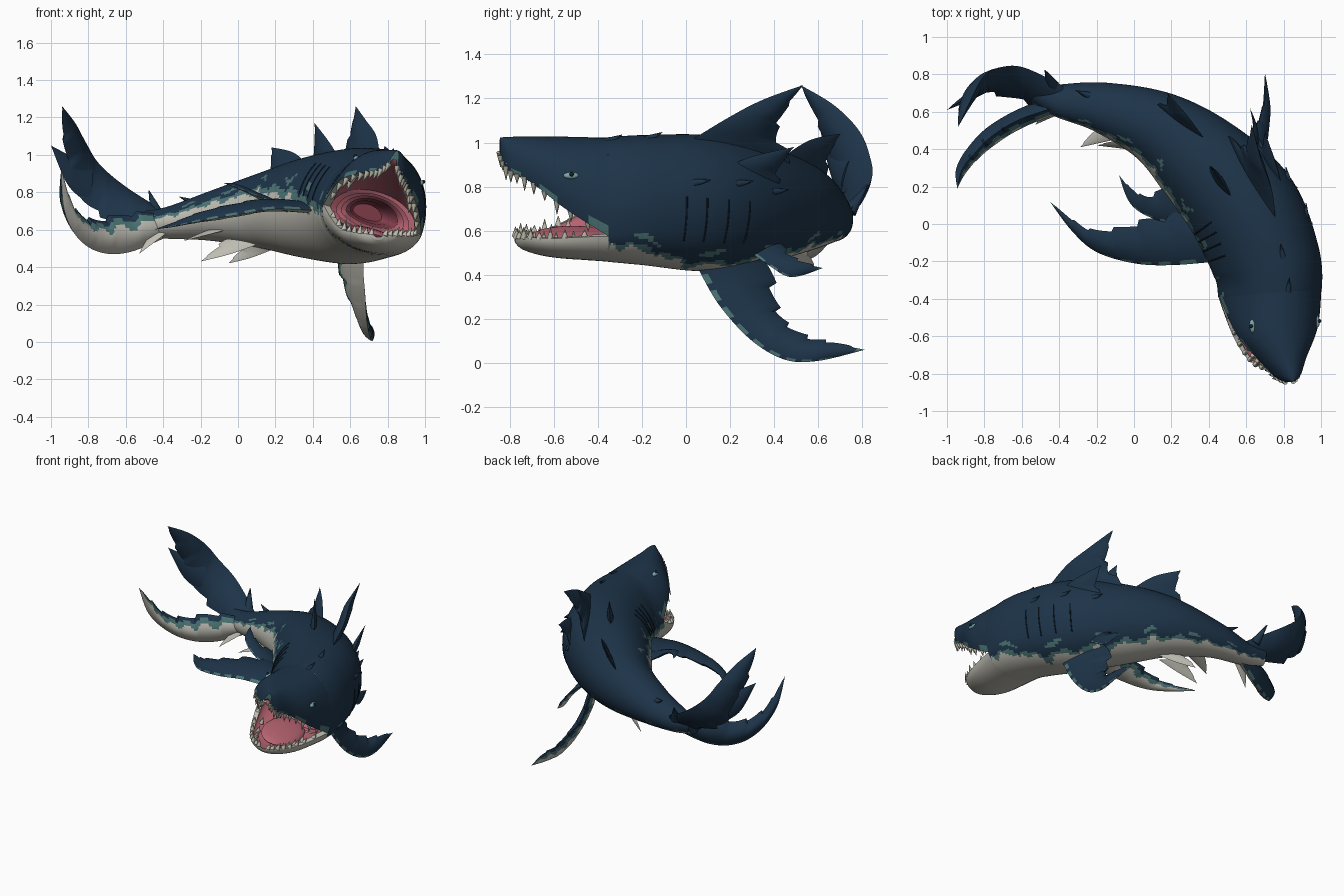
import bpy, bmesh
from math import sin, cos, pi, radians, atan2
from mathutils import Vector, Matrix

cube = bpy.data.objects.get("Cube")
if cube:
    bpy.data.objects.remove(cube)

# Colours
PALETTE = [("navy skin", (.0125, .034, .066)), ("teal patches", (.07, .17, .17)),
           ("pale belly", (.52, .51, .45)), ("pink mouth", (.48, .13, .17)),
           ("dark throat", (.24, .05, .075)), ("ivory teeth", (.52, .51, .42)),
           ("pale eye", (.2, .38, .42)), ("black slit", (.006, .014, .027))]
NAVY, TEAL, BELLY, PINK, THROAT, IVORY, EYE, SLIT = range(len(PALETTE))
MATS = []
for label, rgb in PALETTE:
    m = bpy.data.materials.new(label)
    m.use_nodes = True
    m.diffuse_color = (*rgb, 1)
    bsdf = m.node_tree.nodes["Principled BSDF"]
    bsdf.inputs["Base Color"].default_value = (*rgb, 1)
    bsdf.inputs["Roughness"].default_value = .7
    MATS.append(m)


def finish(name, bm):
    mesh = bpy.data.meshes.new(name)
    bm.to_mesh(mesh)
    bm.free()
    for m in MATS:
        mesh.materials.append(m)
    bpy.context.collection.objects.link(bpy.data.objects.new(name, mesh))


def spline(rows, n):
    """Smooth curve through rows of numbers, n samples per span."""
    out = []
    for k in range(len(rows) - 1):
        quad = [rows[min(max(k + o, 0), len(rows) - 1)] for o in (-1, 0, 1, 2)]
        for s in range(n):
            t = s / n
            out.append([.5 * (2 * b + (c - a) * t + (2 * a - 5 * b + 4 * c - d) * t * t
                              + (3 * b - a - 3 * c + d) * t ** 3) for a, b, c, d in zip(*quad)])
    return out + [list(rows[-1])]


def loft(name, rings, colour, caps=(True, True)):
    """Skin closed rings; colour(i, j) picks the material of each face."""
    bm = bmesh.new()
    vs = [[bm.verts.new(p) for p in r] for r in rings]
    n = len(vs[0])
    for i in range(len(vs) - 1):
        for j in range(n):
            k = (j + 1) % n
            f = bm.faces.new((vs[i][j], vs[i][k], vs[i + 1][k], vs[i + 1][j]))
            f.material_index = colour(i, j)
    for use, i in zip(caps, (0, -1)):
        if use:
            f = bm.faces.new(vs[i])
            f.material_index = colour(i % len(vs), 0)
    bmesh.ops.remove_doubles(bm, verts=bm.verts[:], dist=.0002)
    bmesh.ops.recalc_face_normals(bm, faces=bm.faces[:])
    finish(name, bm)


def axes(yaw, roll):
    side = Vector((cos(yaw), sin(yaw), 0))
    up = Vector((0, 0, 1))
    return (side * cos(roll) - up * sin(roll), up * cos(roll) + side * sin(roll),
            Vector((-sin(yaw), cos(yaw), 0)))


# Body: x, y, z, half width, height above, depth below, roll in degrees
CORNER, SEG, FINE = (.718, -.37, .655, .275), 96, 16
BODY = spline([(*CORNER, .375, .185, 17), (.70, -.2, .68, .29, .36, .23, 18),
               (.58, .08, .70, .30, .34, .28, 24), (.36, .33, .71, .26, .28, .26, 28),
               (.13, .51, .70, .20, .21, .20, 28), (-.16, .62, .67, .14, .13, .125, 25),
               (-.4, .66, .635, .09, .08, .08, 20), (-.55, .70, .64, .04, .06, .06, 20)], FINE)
YAWS = []
for i in range(len(BODY)):
    a, b = BODY[max(i - 1, 0)], BODY[min(i + 1, len(BODY) - 1)]
    YAWS.append(atan2(a[0] - b[0], b[1] - a[1]))
FRAMES = [axes(yaw, radians(r[6])) for yaw, r in zip(YAWS, BODY)]
HEAD = FRAMES[0]


def skin(i, ang, grow=1.0):
    x, y, z, w, u, d, _ = BODY[i]
    s, up, _ = FRAMES[i]
    return Vector((x, y, z)) + (s * w * cos(ang) + up * (u if sin(ang) > 0 else d) * sin(ang)) * grow


def body_colour(i, j):
    ang, t = 2 * pi * (j + .5) / SEG, i / FINE
    left = cos(ang) > 0
    drop = .1 + .4 * min(1, max(0, t - .5)) if left else .08 * min(1, t)
    edge = -.1 - drop + .3 * min(1, max(0, t - 1.5) / 2.5)
    edge += .06 * sin(t * 11) + .03 * sin(t * 23 + 1)
    level = sin(ang)
    if level > edge:
        spot = abs(level - edge - .2) < .1 * (sin(t * 7 + 2) - .35)
        return TEAL if spot else NAVY
    return TEAL if level > edge - (.1 if left else .16) - .05 * sin(t * 17) else BELLY


loft("body", [[skin(i, 2 * pi * j / SEG) for j in range(SEG)] for i in range(len(BODY))],
     body_colour, (False, True))

# Ringed throat running back inside the body
throat = []
for k in range(10):
    g = (1 - .07 * k) * (1 if k % 2 == 0 else .9)
    x, y, z, w = BODY[2 * k][:4]
    s, up, _ = FRAMES[2 * k]
    throat.append([Vector((x, y, z)) + s * .86 * w * g * cos(t) + up * g * (.156 if sin(t) > 0 else .085) * sin(t)
                   for t in [2 * pi * j / SEG for j in range(SEG)]])
loft("throat", throat, lambda i, j: PINK if i < 5 else THROAT, (False, True))

# Jaws: x, y, z, half width, height, roll
SNOUT = spline([(.83, -.845, .95, .02, .075, 17), (.815, -.81, .895, .07, .135, 17),
                (.79, -.72, .865, .13, .165, 18), (.755, -.57, .785, .225, .245, 21),
                (*CORNER, .375, 17)], 6)
JAW = spline([(.75, -.775, .575, .03, .03, 4), (.745, -.73, .58, .12, .07, 4),
              (.735, -.6, .59, .2, .11, 7), (*CORNER, .185, 17)], 6)
HALF = 24


def half(row, sign, ang, wide=1.0, tall=1.0):
    x, y, z, w, h, roll = row
    s, up, _ = axes(YAWS[0], radians(roll))
    return Vector((x, y, z)) + s * w * wide * cos(ang) + up * sign * h * tall * sin(ang)


def jaw(name, rows, sign, hollow, outer):
    arc = [pi * j / HALF for j in range(HALF + 1)]
    rings = [[half(r, sign, t) for t in arc] + [half(r, sign, t, .86, hollow) for t in reversed(arc)]
             for r in rows]

    def colour(i, j):
        if j < HALF:
            return TEAL if outer == NAVY and j in (0, HALF - 1) and i % 7 < 3 else outer
        return PINK if HALF < j < 2 * HALF + 1 else BELLY
    loft(name, rings, colour, (True, False))


jaw("snout", SNOUT, 1, .4, NAVY)
jaw("lower_jaw", JAW, -1, .5, BELLY)


def cone(bm, pos, direction, radius, length, material):
    rot = direction.to_track_quat('Z', 'Y').to_matrix().to_4x4()
    before = set(bm.faces)
    bmesh.ops.create_cone(bm, cap_ends=True, segments=8, radius1=radius, radius2=radius * .08, depth=length,
                          matrix=Matrix.Translation(pos + direction.normalized() * length * .4) @ rot)
    for f in set(bm.faces) - before:
        f.material_index = material


# Outer and inner rows of teeth
for name, rows, sign in (("upper_teeth", SNOUT, 1), ("lower_teeth", JAW, -1)):
    bm = bmesh.new()
    for i in range(1, len(rows) - 3):
        for ang, side in ((0, 1), (pi, -1)):
            if i % 2:
                size = .04 + .01 * (i % 3) + .005 * sign
                cone(bm, half(rows[i], sign, ang, .92), HEAD[1] * -sign + HEAD[0] * side * .15,
                     .016, size, IVORY)
            elif i > 4:
                cone(bm, half(rows[i], sign, ang + side * .5, .8, .4), HEAD[1] * -sign, .016, .05, IVORY)
    finish(name, bm)


def ball(name, pos, scale, rot, material):
    bm = bmesh.new()
    bmesh.ops.create_uvsphere(bm, u_segments=20, v_segments=12, radius=1,
                              matrix=Matrix.Translation(pos) @ rot @ Matrix.Diagonal((*scale, 1)))
    for f in bm.faces:
        f.material_index = material
    finish(name, bm)


turn = Matrix((HEAD[0], HEAD[2], HEAD[1])).transposed().to_4x4()
ball("tongue", Vector((.72, -.5, .575)), (.13, .2, .03), turn, PINK)
for side, ang in (("left", radians(38)), ("right", radians(142))):
    ball(side + "_eye", half(SNOUT[19], 1, ang, .98, .98), (.018, .036, .016), turn, EYE)
    ball(side + "_pupil", half(SNOUT[19], 1, ang, 1.05, 1.05), (.01, .01, .01), turn, SLIT)

# Gill slits
gills = bpy.data.curves.new("gill_slits", 'CURVE')
gills.dimensions = '3D'
gills.bevel_depth = .004
gills.materials.append(MATS[SLIT])
for i in range(22, 38, 4):
    for flip in (False, True):
        line = gills.splines.new('POLY')
        line.points.add(8)
        for k, p in enumerate(line.points):
            t = radians(-8 + 4.5 * k)
            p.co = (*skin(i, pi - t if flip else t, 1.001), 1)
bpy.context.collection.objects.link(bpy.data.objects.new("gill_slits", gills))


def fin(name, rows, out, under=NAVY, top=NAVY, th=.03, ragged=.14):
    """Blade through rows of leading and trailing points; the top side faces out."""
    K, rows = 12, spline(rows, 10)
    mids = [(Vector(r[:3]) + Vector(r[3:])) / 2 for r in rows]
    rings, n, last = [], Vector(out), len(rows) - 1
    for i, r in enumerate(rows):
        lead, chord = Vector(r[:3]), Vector(r[3:]) - Vector(r[:3])
        cross = chord.cross(mids[min(i + 1, last)] - mids[max(i - 1, 0)])
        if cross.length > 1e-6:
            n = cross.normalized() * (1 if cross.dot(Vector(out)) > 0 else -1)
        t = th * min(1, chord.length / .16)
        chord *= 1 + ragged * (i % 8) / 7
        ring = []
        for j in range(2 * K):
            v = j / K if j <= K else 2 - j / K
            ring.append(lead + chord * v + n * t * sin(pi * v) ** .8 * (1 if j <= K else -1))
        rings.append(ring)

    def colour(i, j):
        v = 2 - (j + .5) / K + .08 * sin(i * .9)
        if under == top:
            return top
        if j < K:
            return TEAL if i > last - 4 or (j == 0 and i % 5 < 3) else top
        return under if v < .68 else TEAL if v < .87 else top
    loft(name, rings, colour)


# Paired fins
fin("right_pectoral_fin", [(.45, -.2, .70, .30, .05, .74), (.2, -.22, .71, .12, .02, .75),
    (0, -.21, .68, -.05, -.03, .72), (-.2, -.15, .645, -.22, -.04, .68),
    (-.33, -.04, .62, -.33, .02, .64), (-.45, .12, .60, -.45, .12, .60)], (0, 0, 1), BELLY)
fin("left_pectoral_fin", [(.68, .02, .52, .55, .33, .56), (.67, .07, .40, .54, .36, .44),
    (.68, .16, .25, .58, .39, .28), (.69, .3, .1, .635, .44, .18), (.71, .45, .015, .67, .55, .11),
    (.72, .6, .01, .70, .66, .09), (.70, .81, .06, .70, .81, .06)], (1, .4, .3), BELLY)
fin("right_rear_fin", [(.3, -.02, .70, .2, .2, .72), (.1, .03, .78, .08, .14, .8),
    (-.02, .11, .83, -.01, .18, .84), (-.08, .26, .85, -.08, .26, .85)], (0, 0, 1), BELLY, th=.02)
fin("left_rear_fin", [(.62, .24, .54, .55, .42, .55), (.66, .38, .44, .62, .46, .49),
    (.66, .48, .39, .64, .54, .45), (.62, .62, .43, .62, .62, .43)], (1, 0, .3), BELLY, th=.02)

# Fins along the back
fin("dorsal_fin", [(.76, -.04, .97, .50, .46, .88), (.74, .17, 1.10, .58, .40, 1.03),
    (.68, .34, 1.19, .61, .43, 1.13), (.63, .53, 1.26, .63, .53, 1.26)], (1, 0, 0))
fin("right_side_dorsal", [(.57, .05, .92, .36, .32, .88), (.5, .18, 1.05, .41, .30, 1.02),
    (.41, .31, 1.17, .41, .31, 1.17)], (1, 0, 0), th=.02)
fin("left_side_dorsal", [(.82, .08, .84, .64, .40, .76), (.77, .28, .93, .69, .41, .88),
    (.70, .49, .98, .70, .49, .98)], (1, 0, 0), th=.02)
fin("second_dorsal", [(.40, .42, .92, .12, .62, .82), (.30, .56, 1.01, .18, .64, .94),
    (.18, .70, 1.04, .18, .70, 1.04)], (1, 0, 0), th=.015)

# Tail lobes
fin("upper_tail_lobe", [(-.38, .74, .69, -.38, .60, .58), (-.6, .84, .83, -.64, .68, .65),
    (-.74, .83, .95, -.80, .71, .75), (-.81, .78, 1.06, -.89, .67, .93),
    (-.87, .67, 1.17, -.93, .60, 1.10), (-.94, .52, 1.26, -.94, .52, 1.26)], (0, 1, 0), th=.035)
fin("upper_lobe_fork", [(-.78, .74, .92, -.80, .71, .74), (-.89, .68, .99, -.91, .66, .84),
    (-1.0, .61, 1.05, -1.0, .61, 1.05)], (0, 1, 0), th=.02, ragged=0)
fin("lower_tail_lobe", [(-.36, .67, .57, -.38, .64, .68), (-.58, .58, .48, -.61, .56, .67),
    (-.74, .49, .48, -.76, .47, .64), (-.86, .39, .56, -.86, .37, .69),
    (-.93, .28, .71, -.92, .29, .80), (-.945, .19, .93, -.945, .19, .93)], (-.5, 1, .6), BELLY, th=.05)

# Pale fins under the belly
for name, rows in (("right_pelvic_fin", [(.1, .38, .52, -.06, .46, .55), (-.04, .40, .47, -.11, .44, .5),
                                         (-.2, .42, .43, -.2, .42, .43)]),
                   ("left_pelvic_fin", [(.2, .45, .5, .05, .52, .52), (.07, .52, .45, .01, .56, .48),
                                        (-.05, .59, .42, -.05, .59, .42)]),
                   ("rear_pelvic_fin", [(-.06, .46, .6, -.18, .52, .59), (-.29, .41, .54, -.29, .41, .54)]),
                   ("anal_fin", [(-.37, .6, .59, -.47, .6, .57), (-.53, .53, .47, -.53, .53, .47)])):
    fin(name, rows, (0, -1, 0), BELLY, BELLY, th=.012)

# Small spikes on the back ridge and tail root
bm = bmesh.new()
for i, deg in ((2, 90), (16, 92), (24, 40), (32, 42), (40, 38), (86, 85)):
    p = skin(i, radians(deg), .97)
    cone(bm, p, (p - Vector(BODY[i][:3])).normalized() * .5 + FRAMES[i][2], .02, .08, NAVY)
cone(bm, Vector((-.44, .75, .70)), Vector((-.04, .08, .12)), .035, .15, NAVY)
finish("spikes", bm)

# Smooth shading with crisp edges
for obj in bpy.context.collection.objects:
    if obj.type == 'MESH' and obj.data.materials and obj.data.materials[0] == MATS[0]:
        bpy.ops.object.select_all(action='DESELECT')
        obj.select_set(True)
        bpy.context.view_layer.objects.active = obj
        bpy.ops.object.shade_smooth_by_angle(angle=radians(45))
